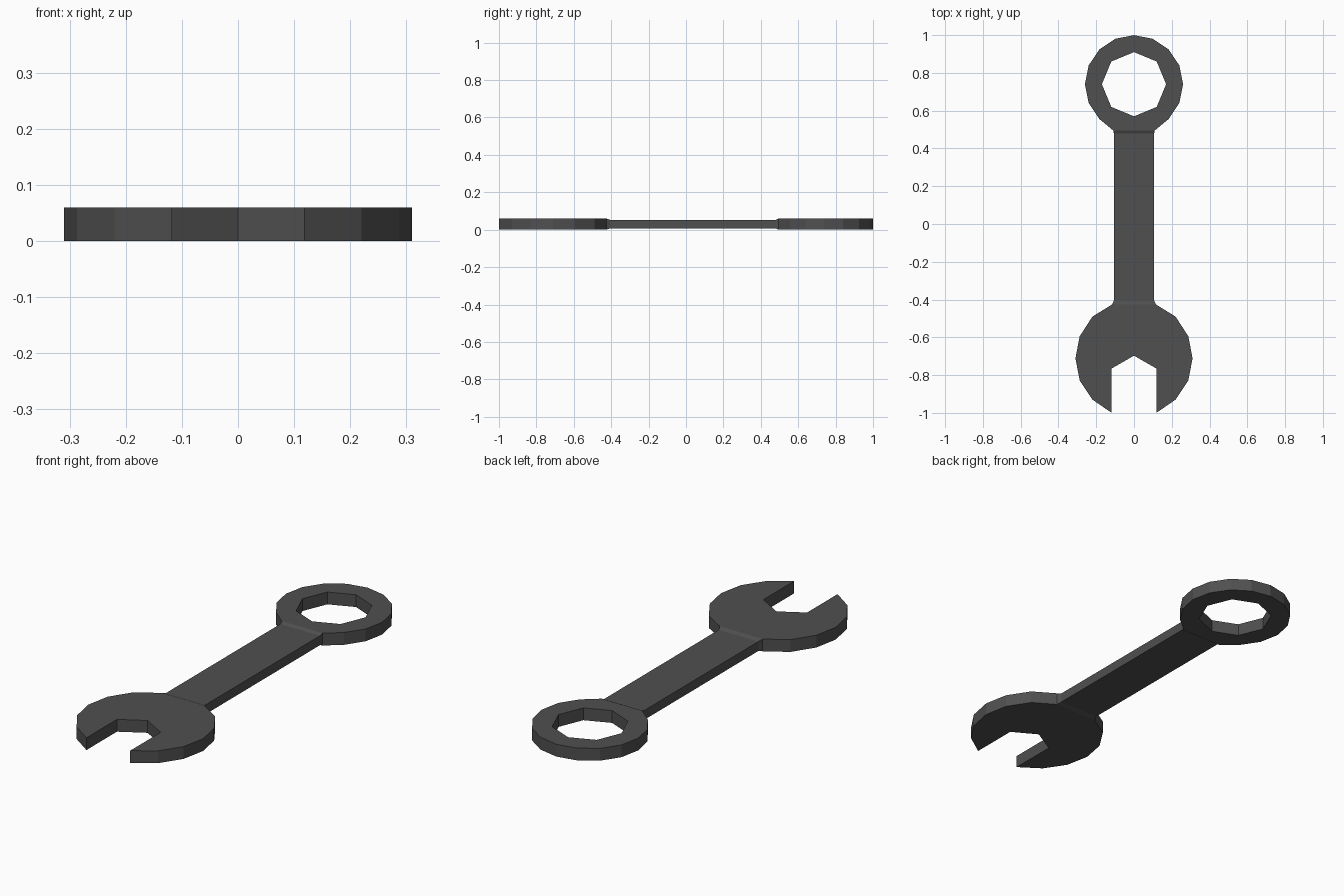
import bpy, bmesh
from math import sin, cos, pi

if "Cube" in bpy.data.objects:
    bpy.data.objects.remove(bpy.data.objects["Cube"])

T = 0.06                    # head thickness
bm = bmesh.new()


def walls(low, high, skip=()):
    n = len(low)
    for i in range(n):
        if i not in skip:
            j = (i + 1) % n
            bm.faces.new((low[i], low[j], high[j], high[i]))


def plate(loops):
    """Flat head from an outline (plus holes); the outline's closing edge stays open for the neck."""
    layers = []
    for z in (0, T):
        rings, edges = [], []
        for pts in loops:
            vs = [bm.verts.new((x, y, z)) for x, y in pts]
            edges += [bm.edges.new((vs[i], vs[(i + 1) % len(vs)])) for i in range(len(vs))]
            rings.append(vs)
        bmesh.ops.triangle_fill(bm, edges=edges, use_beauty=True)
        layers.append(rings)
    for k, (low, high) in enumerate(zip(*layers)):
        walls(low, high, skip=(len(low) - 1,) if k == 0 else ())


def circle(cy, r, n, start):
    return [(r * cos(start + 2 * pi * i / n), cy + r * sin(start + 2 * pi * i / n)) for i in range(n)]


# Ring end: 16-sided outline without its lowest corner, octagonal hole
ring = circle(0.74, 0.26, 16, -pi / 2)[1:]
ring[0], ring[-1] = (0.11, 0.495), (-0.11, 0.495)
plate([ring, circle(0.74, 0.17, 8, pi / 2)])

# Open jaw: half outline mirrored around the notch
half = [(0.116, -0.426), (0.22, -0.49), (0.288, -0.595), (0.31, -0.712),
        (0.287, -0.83), (0.22, -0.93), (0.118, -1.0), (0.118, -0.765)]
plate([half + [(0, -0.697)] + [(-x, y) for x, y in reversed(half)]])

# Handle: slightly thinner bar with a short step into each head
sections = []
for y, w, z0, z1 in ((0.495, 0.11, 0, T), (0.48, 0.107, 0.007, 0.053),
                     (-0.405, 0.107, 0.007, 0.053), (-0.426, 0.116, 0, T)):
    sections.append([bm.verts.new(p) for p in ((-w, y, z0), (w, y, z0), (w, y, z1), (-w, y, z1))])
for a, b in zip(sections, sections[1:]):
    walls(a, b)

bmesh.ops.remove_doubles(bm, verts=bm.verts[:], dist=0.0005)
bmesh.ops.recalc_face_normals(bm, faces=bm.faces[:])
mesh = bpy.data.meshes.new("wrench")
bm.to_mesh(mesh)
bm.free()
wrench = bpy.data.objects.new("wrench", mesh)
bpy.context.collection.objects.link(wrench)

# Dark steel
mat = bpy.data.materials.new("dark_steel")
mat.diffuse_color = (0.08, 0.08, 0.08, 1)
mat.use_nodes = True
mat.node_tree.nodes["Principled BSDF"].inputs["Base Color"].default_value = mat.diffuse_color
mesh.materials.append(mat)
